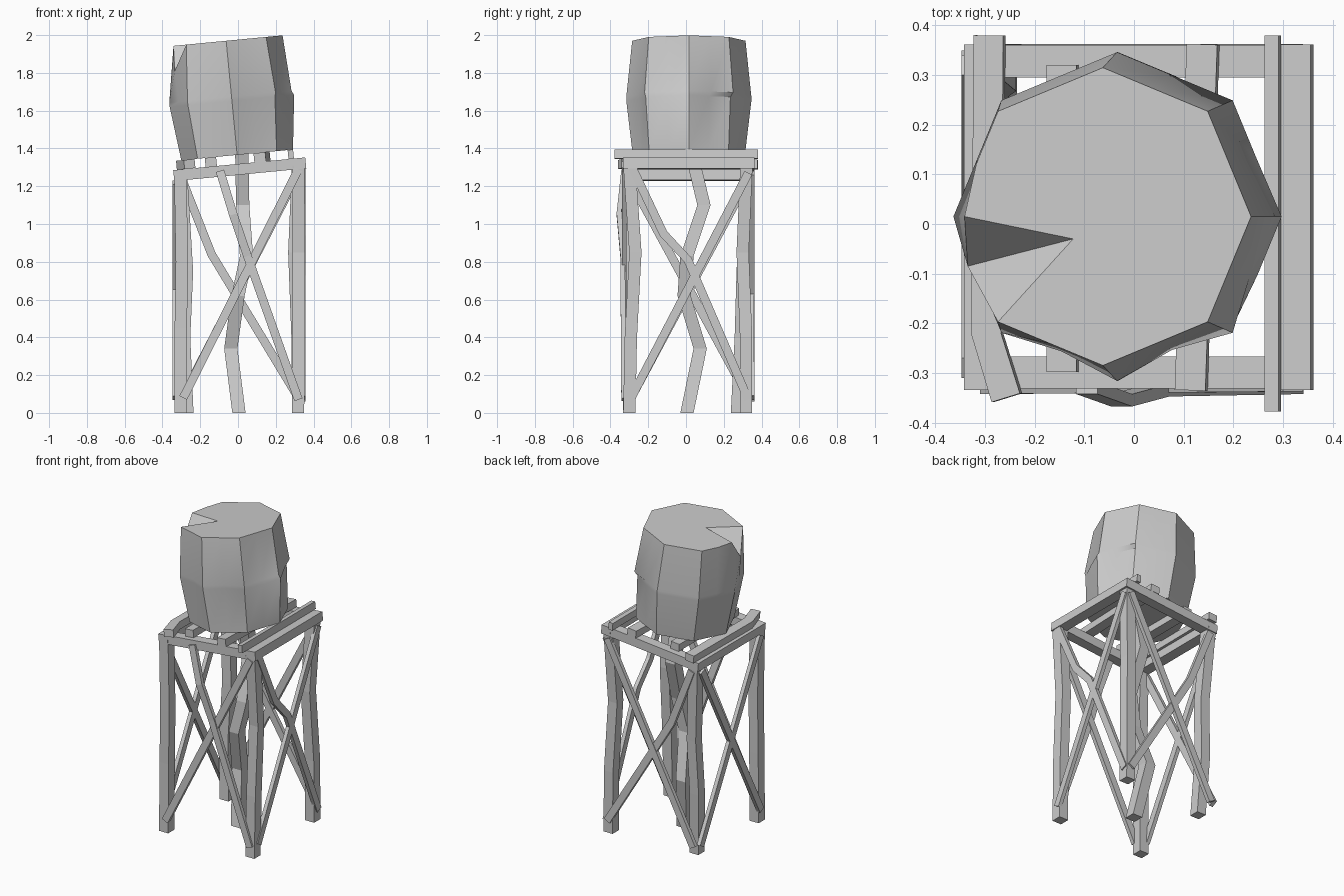
import bpy, math
from mathutils import Matrix, Vector

if "Cube" in bpy.data.objects:
    bpy.data.objects.remove(bpy.data.objects["Cube"])

# Leaning frame shared by platform and tank
TILT = Matrix.Translation((0, 0, 1.318)) @ Matrix.Rotation(-0.096, 4, 'Y')
X, Y, Z = Vector((1, 0, 0)), Vector((0, 1, 0)), Vector((0, 0, 1))


def make(name, verts, faces, matrix=None):
    me = bpy.data.meshes.new(name)
    me.from_pydata([matrix @ Vector(v) if matrix else v for v in verts], [], faces)
    me.update()
    ob = bpy.data.objects.new(name, me)
    bpy.context.collection.objects.link(ob)
    return ob


def timber(name, pts, normal, w, d, matrix=None, axis=None):
    """Rectangular bar along a polyline; d is measured along normal."""
    pts = [Vector(p) for p in pts]
    verts, faces, n = [], [], len(pts)
    for i, p in enumerate(pts):
        t = axis or (pts[min(i + 1, n - 1)] - pts[max(i - 1, 0)]).normalized()
        side = normal.cross(t).normalized() * w / 2
        dep = t.cross(side).normalized() * d / 2
        verts += [p + side + dep, p - side + dep, p - side - dep, p + side - dep]
    for i in range(n - 1):
        for k in range(4):
            a, b = i * 4 + k, i * 4 + (k + 1) % 4
            faces.append((a, b, b + 4, a + 4))
    e = 4 * (n - 1)
    faces += [(3, 2, 1, 0), (e, e + 1, e + 2, e + 3)]
    return make(name, verts, faces, matrix)


# Legs, each slightly bent
legs = {
    "front_left_leg": [(-.305, -.30, 0), (-.303, -.298, .45), (-.297, -.30, .8), (-.305, -.30, 1.25)],
    "front_right_leg": [(.318, -.30, 0), (.32, -.292, .4), (.322, -.268, .85), (.32, -.30, 1.31)],
    "back_left_leg": [(-.268, .27, 0), (-.285, .29, .4), (-.27, .30, .75), (-.30, .325, 1.25)],
    "back_right_leg": [(.318, .318, 0), (.315, .318, .4), (.298, .30, .85), (.318, .32, 1.31)],
}
for name, pts in legs.items():
    timber(name, pts, Y, .065, .065, axis=Z)

# Crooked centre pipe
timber("centre_pipe", [(.005, .005, 0), (-.038, .075, .34), (0, -.01, .62), (.045, .005, .83),
                       (.025, .095, 1.1), (.02, .03, 1.372)], Y, .07, .07, axis=Z)

# Cross braces, two per side
braces = [
    ("front_brace_a", Y, [(-.29, -.33, .08), (.32, -.325, 1.29)]),
    ("front_brace_b", Y, [(-.095, -.33, 1.28), (-.025, -.355, 1.05), (.05, -.335, .83), (.32, -.33, .07)]),
    ("back_brace_a", Y, [(-.30, .35, .07), (.32, .35, 1.27)]),
    ("back_brace_b", Y, [(-.29, .35, 1.22), (-.14, .345, .84), (.32, .35, .08)]),
    ("left_brace_a", X, [(-.335, -.29, .08), (-.335, .32, 1.22)]),
    ("left_brace_b", X, [(-.335, -.29, 1.22), (-.335, .33, .08)]),
    ("right_brace_a", X, [(.345, -.29, .08), (.345, .33, 1.27)]),
    ("right_brace_b", X, [(.345, -.29, 1.31), (.345, -.12, .95), (.345, .01, .81), (.345, .33, .07)]),
]
for name, normal, pts in braces:
    timber(name, pts, normal, .045, .025)

# Platform frame
for name, y in (("front_beam", -.299), ("back_beam", .328)):
    timber(name, [(-.338, y, -.029), (.343, y, -.029)], Z, .065, .058, TILT)
for name, x in (("left_beam", -.312), ("right_beam", .325)):
    timber(name, [(x, -.334, -.029), (x, .362, -.029)], Z, .065, .058, TILT)

# Platform slats
slats = [
    ("left_slat", [(-.29, .38), (-.295, -.22), (-.255, -.35)], .06),
    ("left_middle_slat", [(-.142, .32), (-.142, -.298)], .06),
    ("right_middle_slat", [(.142, .362), (.118, -.335)], .062),
    ("right_slat", [(.283, .38), (.283, -.378)], .029),
]
for name, pts, w in slats:
    timber(name, [(x, y, .024) for x, y in pts], Z, w, .048, TILT)

# Eight-sided tank with dents (odd columns are panel centres)
N = 16
rings = [(.297, .048), (.331, .335), (.331, .358), (.300, .655)]
dents = {(1, 1): -.022, (1, 2): -.02, (2, 0): -.012, (1, 11): -.015, (2, 11): -.012,
         (1, 13): -.02, (2, 13): -.015, (1, 14): -.008, (2, 15): -.012}
verts = []
for j, (r, z) in enumerate(rings):
    for k in range(N):
        a = k * math.tau / N
        q = (r if k % 2 == 0 else r * math.cos(math.pi / 8)) + dents.get((j, k), 0)
        verts.append(Vector((q * math.cos(a), .015 + q * math.sin(a), z)))
inv, top = TILT.inverted(), 3 * N
verts[top + 8].x += .02
verts[top + 9] = inv @ Vector((-.335, -.085, 1.81))
verts.append(Vector((-.06, -.03, .655)))
apex = len(verts) - 1
faces = [tuple(reversed(range(N)))]
for j in range(3):
    for k in range(N):
        a, b = j * N + k, j * N + (k + 1) % N
        faces.append((a, b, b + N, a + N))
faces += [(top + 8, top + 9, apex), (top + 9, top + 10, apex),
          tuple(top + k % N for k in range(10, 25)) + (apex,)]
tank = make("tank", verts, faces, TILT)
tank.data.shade_smooth()
tank.data.set_sharp_from_angle(angle=math.radians(38))
